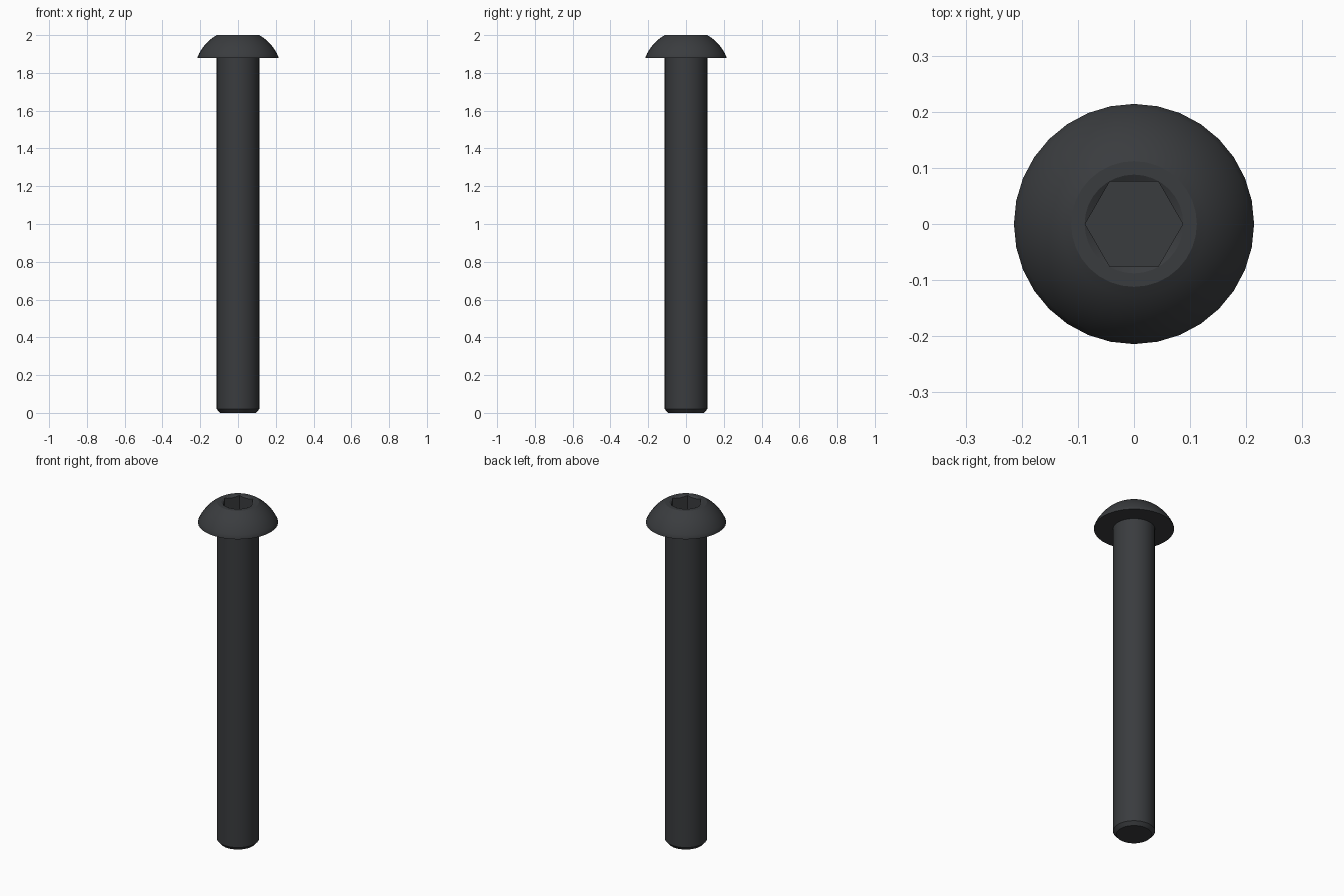
import bpy, bmesh, math

if "Cube" in bpy.data.objects:
    bpy.data.objects.remove(bpy.data.objects["Cube"])

SIDES = 32


def finish(bm, name):
    bmesh.ops.recalc_face_normals(bm, faces=bm.faces)
    mesh = bpy.data.meshes.new(name)
    bm.to_mesh(mesh)
    bm.free()
    obj = bpy.data.objects.new(name, mesh)
    bpy.context.collection.objects.link(obj)
    return obj


def lathe(name, profile, sides):
    """Revolve (radius, z) points about z and cap both ends."""
    bm = bmesh.new()
    rings = []
    for r, z in profile:
        rings.append([bm.verts.new((r * math.cos(math.tau * i / sides),
                                    r * math.sin(math.tau * i / sides), z))
                      for i in range(sides)])
    for a, b in zip(rings, rings[1:]):
        for i in range(sides):
            j = (i + 1) % sides
            bm.faces.new((a[i], a[j], b[j], b[i]))
    bm.faces.new(rings[0][::-1])
    bm.faces.new(rings[-1])
    return finish(bm, name)


# Bolt body: chamfered tip, plain shaft, flat under-head and domed button head
centre_z, dome_r = 1.798, 0.231
start, end = math.asin(0.214 / dome_r), math.asin(0.112 / dome_r)
profile = [(0.095, 0), (0.1125, 0.02), (0.1125, 1.88), (0.214, 1.88)]
for k in range(9):
    t = start + (end - start) * k / 8
    profile.append((dome_r * math.sin(t), centre_z + dome_r * math.cos(t)))
profile[-1] = (0.112, 2.0)
bolt = lathe("button_head_bolt", profile, SIDES)

# Hex socket with a shallow conical lead-in
hex_cutter = lathe("hex_cutter", [(0.087, 1.92), (0.087, 2.05)], 6)
cone_cutter = lathe("lead_in_cutter", [(0.0707, 1.99), (0.1053, 2.01)], SIDES)
for cutter in (hex_cutter, cone_cutter):
    cutter.hide_render = True
    mod = bolt.modifiers.new(cutter.name, 'BOOLEAN')
    mod.operation = 'DIFFERENCE'
    mod.solver = 'EXACT'
    mod.object = cutter

bpy.context.view_layer.objects.active = bolt
bolt.select_set(True)
for mod in list(bolt.modifiers):
    bpy.ops.object.modifier_apply(modifier=mod.name)
for cutter in (hex_cutter, cone_cutter):
    bpy.data.objects.remove(cutter)

# Black steel finish
steel = bpy.data.materials.new("black_steel")
steel.diffuse_color = (0.042, 0.045, 0.049, 1)
steel.use_nodes = True
steel.node_tree.nodes["Principled BSDF"].inputs["Base Color"].default_value = steel.diffuse_color
bolt.data.materials.clear()
bolt.data.materials.append(steel)
bpy.ops.object.shade_smooth_by_angle(angle=math.radians(25))
